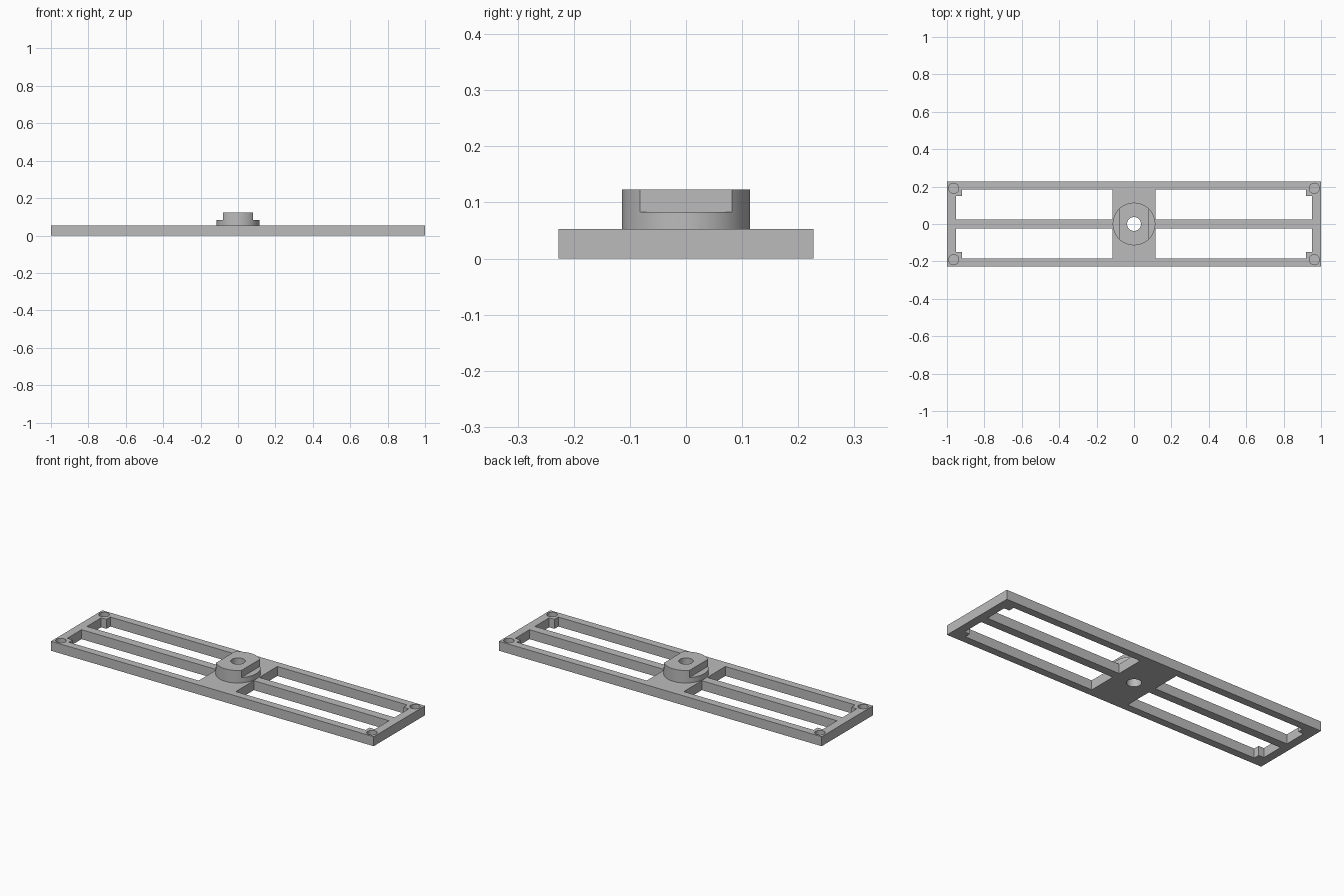
import bpy, bmesh, math
from mathutils import Matrix

if "Cube" in bpy.data.objects:
    bpy.data.objects.remove(bpy.data.objects["Cube"], do_unlink=True)

grey = bpy.data.materials.new("plain grey")
grey.use_nodes = True
colour = (0.5, 0.5, 0.5, 1)
grey.diffuse_color = colour
grey.node_tree.nodes["Principled BSDF"].inputs["Base Color"].default_value = colour

HALF_WIDTH, THICK, TOP = 0.227, 0.053, 0.123


def finish(bm, name):
    bmesh.ops.recalc_face_normals(bm, faces=bm.faces)
    mesh = bpy.data.meshes.new(name)
    bm.to_mesh(mesh)
    bm.free()
    mesh.materials.append(grey)
    obj = bpy.data.objects.new(name, mesh)
    bpy.context.collection.objects.link(obj)
    return obj


def prism(name, points, z0, z1):
    bm = bmesh.new()
    face = bm.faces.new([bm.verts.new((x, y, z0)) for x, y in points])
    grown = bmesh.ops.extrude_face_region(bm, geom=[face])["geom"]
    verts = [v for v in grown if isinstance(v, bmesh.types.BMVert)]
    bmesh.ops.translate(bm, verts=verts, vec=(0, 0, z1 - z0))
    return finish(bm, name)


def box(name, x0, x1, y0, y1, z0, z1):
    return prism(name, [(x0, y0), (x1, y0), (x1, y1), (x0, y1)], z0, z1)


def cylinder(name, x, y, radius, z0, z1, sides=64):
    bm = bmesh.new()
    bmesh.ops.create_cone(bm, cap_ends=True, segments=sides, radius1=radius,
                          radius2=radius, depth=z1 - z0,
                          matrix=Matrix.Translation((x, y, (z0 + z1) / 2)))
    return finish(bm, name)


def combine(target, other, operation):
    other.hide_render = True
    mod = target.modifiers.new(operation.lower(), 'BOOLEAN')
    mod.operation, mod.object, mod.solver = operation, other, 'EXACT'
    bpy.ops.object.select_all(action='DESELECT')
    bpy.context.view_layer.objects.active = target
    target.select_set(True)
    bpy.ops.object.modifier_apply(modifier=mod.name)
    bpy.data.objects.remove(other, do_unlink=True)


# Base plate and round hub
base = box("base_frame", -1, 1, -HALF_WIDTH, HALF_WIDTH, 0, THICK)
hub = cylinder("hub", 0, 0, 0.114, THICK, TOP)

# Four windows that leave corner bosses, and a blind recess in each corner
window = [(0.115, 0.024), (0.953, 0.024), (0.953, 0.15),
          (0.92, 0.15), (0.92, 0.184), (0.115, 0.184)]
for sx in (-1, 1):
    for sy in (-1, 1):
        outline = [(sx * x, sy * y) for x, y in window]
        combine(base, prism("window_cutter", outline, -0.1, 0.1), 'DIFFERENCE')
        recess = cylinder("recess_cutter", sx * 0.964, sy * 0.191, 0.027, 0.025, 0.1, 40)
        combine(base, recess, 'DIFFERENCE')
    # Flats on both sides of the hub
    x0, x1 = sorted((sx * 0.079, sx * 0.2))
    combine(hub, box("flat_cutter", x0, x1, -0.2, 0.2, 0.083, 0.2), 'DIFFERENCE')

# Join the hub to the base, then bore the centre hole
combine(base, hub, 'UNION')
combine(base, cylinder("bore_cutter", 0, 0, 0.037, -0.1, 0.3), 'DIFFERENCE')

base.select_set(True)
bpy.context.view_layer.objects.active = base
bpy.ops.object.shade_smooth_by_angle(angle=math.radians(30))
